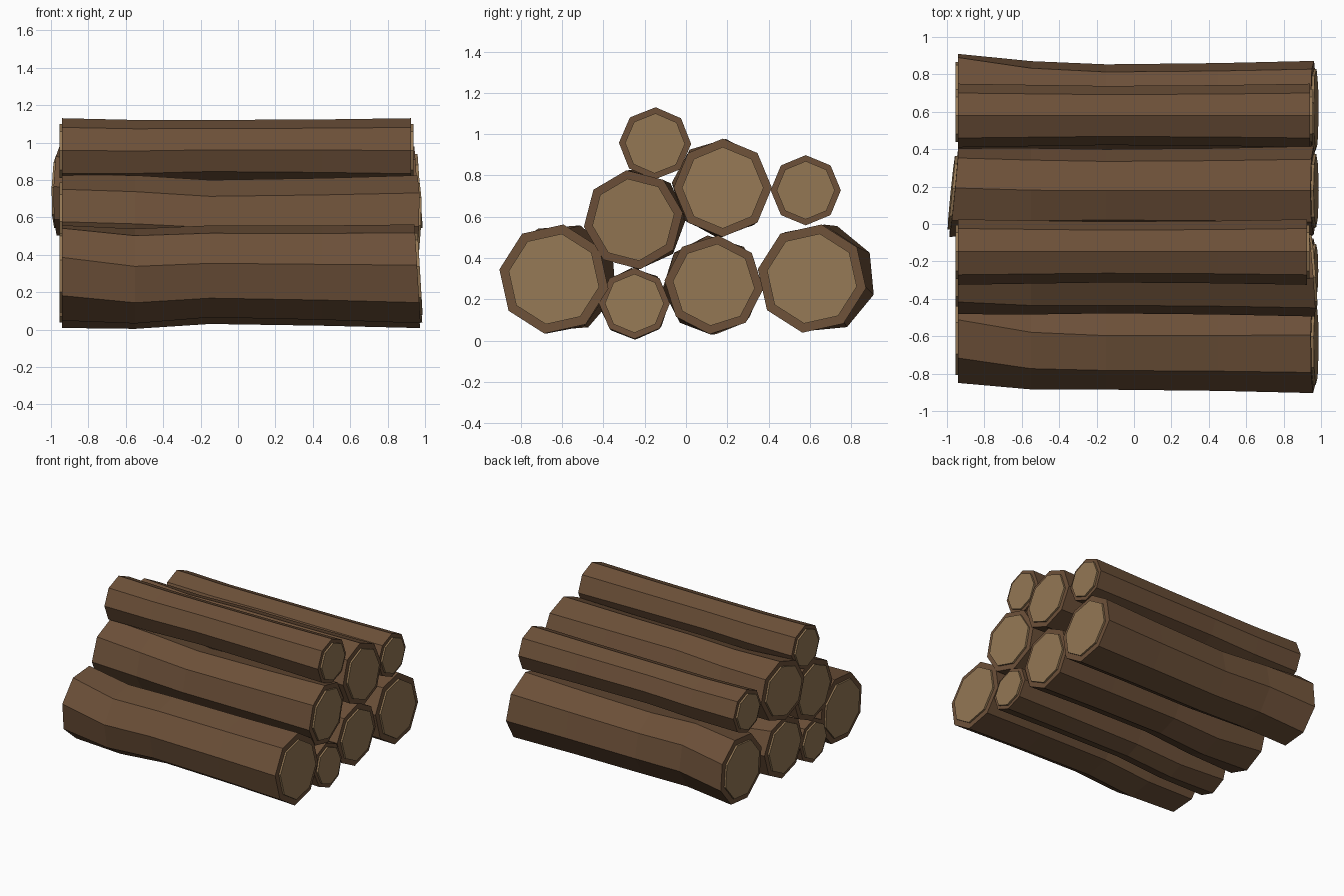
import bpy, bmesh, math
from mathutils import Vector

if "Cube" in bpy.data.objects:
    bpy.data.objects.remove(bpy.data.objects["Cube"])


def material(name, col):
    m = bpy.data.materials.new(name)
    m.diffuse_color = (*col, 1)
    m.use_nodes = True
    m.node_tree.nodes["Principled BSDF"].inputs["Base Color"].default_value = m.diffuse_color
    return m


BARK = material("bark brown", (0.150, 0.080, 0.040))
WOOD = material("cut wood tan", (0.292, 0.184, 0.088))
SIDES = 8


def make_object(name, bm, mat):
    bmesh.ops.recalc_face_normals(bm, faces=bm.faces)
    me = bpy.data.meshes.new(name)
    bm.to_mesh(me)
    bm.free()
    me.materials.append(mat)
    bpy.context.collection.objects.link(bpy.data.objects.new(name, me))


def loft(name, rings, mat):
    """Closed skin through a list of point rings."""
    bm = bmesh.new()
    vs = [[bm.verts.new(p) for p in r] for r in rings]
    for a, b in zip(vs, vs[1:]):
        for i in range(SIDES):
            j = (i + 1) % SIDES
            bm.faces.new((a[i], a[j], b[j], b[i]))
    bm.faces.new(vs[0])
    bm.faces.new(vs[-1])
    make_object(name, bm, mat)


def log(name, y, z, r, phase, left=(0, 0, 0), lt=(0.94, 0, 0), rt=(0.94, 0, 0), wob=0.01):
    """left: shift and twist of the -x end; lt, rt: end x with y and z slopes."""
    rings = []
    for k, x in enumerate((-1, -0.55, -0.15, 0.45, 1)):
        f = (1, 0.2, 0, 0, 0)[k]
        s = (1, 0.965, 0.93, 0.955, 1)[k]
        w = (0, -wob, wob, wob * 0.5, 0)[k]
        ring = []
        for i in range(SIDES):
            a = math.radians(phase + f * left[2]) + i * math.tau / SIDES
            dy, dz = r * s * math.cos(a), r * s * math.sin(a)
            px = x
            if k == 0:
                px = -(lt[0] + lt[1] * dy + lt[2] * dz)
            elif k == 4:
                px = rt[0] + rt[1] * dy + rt[2] * dz
            ring.append(Vector((px, y + f * left[0] + dy, z + f * left[1] + w + dz)))
        rings.append(ring)
    loft(name + "_bark", rings, BARK)
    # slightly raised cut faces on both ends
    for end, sx, label in ((rings[0], -1, "left"), (rings[-1], 1, "right")):
        c = sum(end, Vector()) / SIDES
        inner = [c + (p - c) * 0.83 for p in end]
        loft(f"{name}_{label}_cut",
             [[p + Vector((sx * d, 0, 0)) for p in inner] for d in (-0.01, 0.014)], WOOD)


# Bottom row
log("bottom_log_front", -0.64, 0.298, 0.268, 80, (0.045, 0.005, -8), rt=(0.96, 0, -0.06), wob=0.013)
log("bottom_log_small", -0.25, 0.18, 0.172, 90, (0, 0, 5), rt=(0.96, 0, -0.08))
log("bottom_log_middle", 0.135, 0.27, 0.24, 85, (-0.01, 0, 10))
log("bottom_log_back", 0.61, 0.30, 0.266, 80, (0.045, 0.0, -7), rt=(0.96, 0, -0.06), wob=-0.01)
# Middle row
log("middle_log_front", -0.255, 0.585, 0.242, 98, (0.015, 0.0, -6), rt=(0.95, -0.08, 0.03), wob=-0.008)
log("middle_log_centre", 0.178, 0.74, 0.238, 90, (-0.01, 0, -6), lt=(0.963, -0.1, -0.02), rt=(0.96, 0, -0.07))
log("middle_log_back", 0.58, 0.728, 0.17, 90, wob=0.004)
# Top log
log("top_log", -0.15, 0.955, 0.175, 89, rt=(0.925, 0, 0), wob=0.003)
